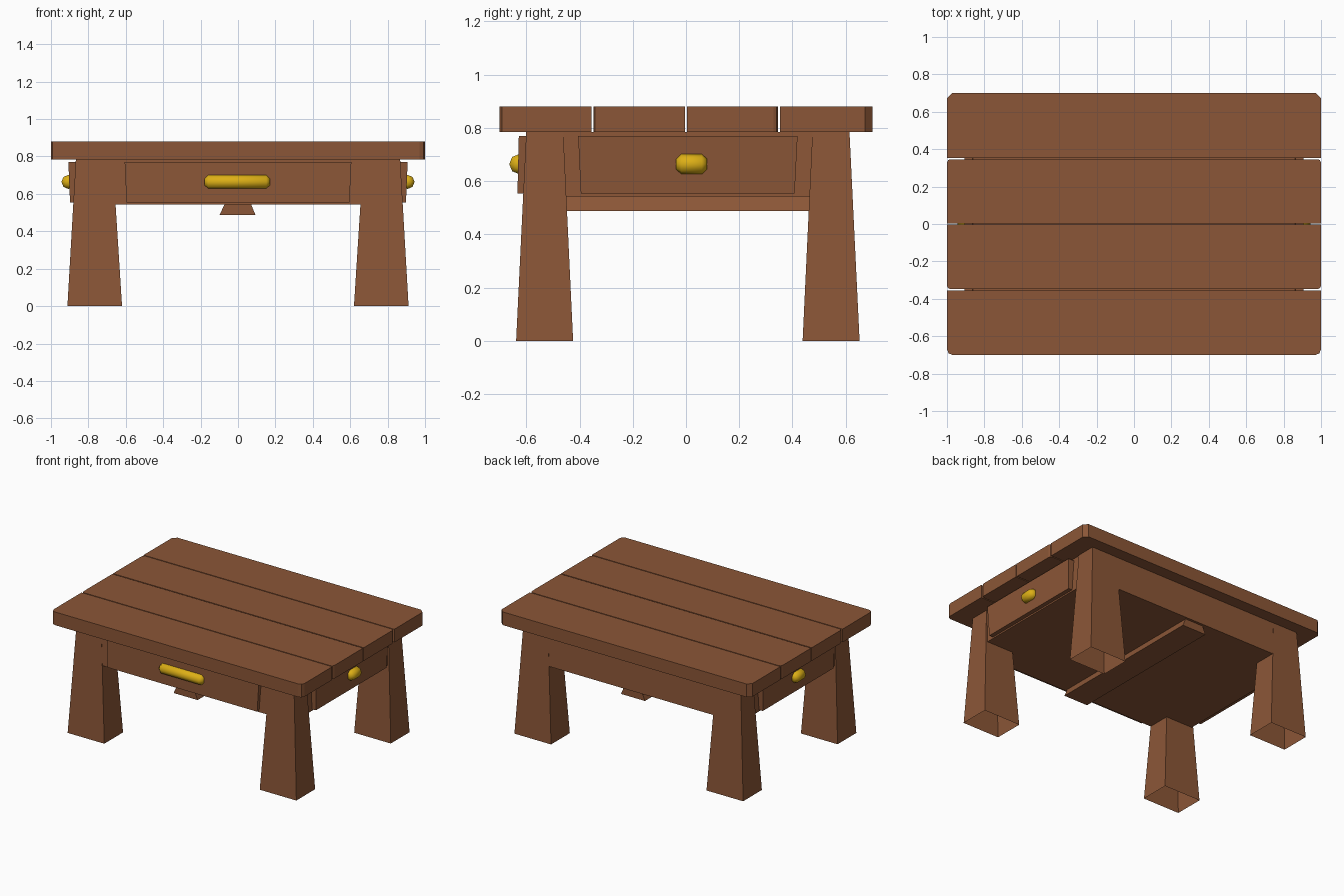
import bpy
import bmesh
from math import pi
from mathutils import Matrix, Vector

cube = bpy.data.objects.get("Cube")
if cube:
    bpy.data.objects.remove(cube, do_unlink=True)


def material(name, color):
    mat = bpy.data.materials.new(name)
    mat.use_nodes = True
    mat.diffuse_color = (*color, 1)
    mat.node_tree.nodes["Principled BSDF"].inputs["Base Color"].default_value = (*color, 1)
    return mat


wood = material("brown wood", (0.26, 0.094, 0.038))
brass = material("yellow brass", (0.72, 0.43, 0.008))


def add_object(name, bm, mat):
    bmesh.ops.recalc_face_normals(bm, faces=bm.faces)
    mesh = bpy.data.meshes.new(name)
    bm.to_mesh(mesh)
    bm.free()
    mesh.materials.append(mat)
    obj = bpy.data.objects.new(name, mesh)
    bpy.context.collection.objects.link(obj)
    return obj


def block(name, bottom, top, z0, z1, hollow=False, bevel=0, segments=1, outer=0):
    """Box between two rectangles (x0, x1, y0, y1); bevel rounds the upright edges on the outer side."""
    bm = bmesh.new()
    rings = []
    for (x0, x1, y0, y1), z in ((bottom, z0), (top, z1)):
        rings.append([bm.verts.new((x, y, z)) for x, y in ((x0, y0), (x1, y0), (x1, y1), (x0, y1))])
    low, high = rings
    for i in range(4):
        j = (i + 1) % 4
        bm.faces.new((low[i], low[j], high[j], high[i]))
    if not hollow:
        bm.faces.new(low[::-1])
        bm.faces.new(high)
    if bevel:
        middle = (bottom[2] + bottom[3]) / 2
        edges = [e for e in bm.edges
                 if abs(e.verts[0].co.z - e.verts[1].co.z) > 0.01
                 and (e.verts[0].co.y - middle) * outer > 0]
        bmesh.ops.bevel(bm, geom=edges, offset=bevel, segments=segments, profile=0.5, affect="EDGES")
    return add_object(name, bm, wood)


def handle(name, center, length, radius, along_y=False):
    """Eight-sided bar with tapered ends."""
    bm = bmesh.new()
    half = length / 2
    rings = []
    for x, r in ((-half, 0.5), (0.02 - half, 1), (half - 0.02, 1), (half, 0.5)):
        matrix = Matrix.Translation((x, 0, 0)) @ Matrix.Rotation(pi / 2, 4, "Y")
        rings.append(bmesh.ops.create_circle(bm, segments=8, radius=radius * r, matrix=matrix)["verts"])
    for a, b in zip(rings, rings[1:]):
        for i in range(8):
            j = (i + 1) % 8
            bm.faces.new((a[i], a[j], b[j], b[i]))
    bm.faces.new(rings[0])
    bm.faces.new(rings[-1])
    if along_y:
        bmesh.ops.rotate(bm, verts=bm.verts, matrix=Matrix.Rotation(pi / 2, 3, "Z"))
    bmesh.ops.translate(bm, verts=bm.verts, vec=Vector(center))
    obj = add_object(name, bm, brass)
    obj.data.shade_smooth()
    obj.data.set_sharp_from_angle(angle=pi / 3.5)


# Table top of four planks, corners cut on the side away from the middle
planks = (("front_plank", -0.70, -0.355, 0.03, 2, -1),
          ("front_middle_plank", -0.348, -0.004, 0.018, 2, -1),
          ("back_middle_plank", 0.004, 0.346, 0.018, 2, 1),
          ("back_plank", 0.353, 0.70, 0.028, 1, 1))
for name, y0, y1, bevel, segments, outer in planks:
    rect = (-1, 1, y0, y1)
    block(name, rect, rect, 0.785, 0.88, bevel=bevel, segments=segments, outer=outer)

# Tapered hollow legs, open at the foot
MID = 0.007
for side, sx in (("left", 1), ("right", -1)):
    for end, sy in (("front", -1), ("back", 1)):
        def rect(xi, xo, yi, yo):
            return (*sorted((sx * xi, sx * xo)), *sorted((MID + sy * yi, MID + sy * yo)))
        block(f"{end}_{side}_leg", rect(0.62, 0.912, 0.431, 0.645),
              rect(0.67, 0.867, 0.468, 0.607), 0, 0.785, hollow=True)

# Frame box under the top, flush with the front and back of the legs
block("frame", (-0.868, 0.868, MID - 0.618, MID + 0.618),
      (-0.862, 0.862, MID - 0.606, MID + 0.606), 0.543, 0.785)

# Brace running front to back underneath
block("bottom_brace", (-0.098, 0.093, MID - 0.6, MID + 0.6),
      (-0.072, 0.07, MID - 0.6, MID + 0.6), 0.488, 0.545)

# Drawer fronts and their handles
block("front_drawer", (-0.596, 0.596, -0.633, -0.59), (-0.606, 0.606, -0.628, -0.59), 0.554, 0.77)
handle("front_handle", (-0.004, -0.626, 0.664), 0.35, 0.038)
for side, sx in (("left", 1), ("right", -1)):
    low = (*sorted((sx * 0.85, sx * 0.898)), -0.395, 0.408)
    high = (*sorted((sx * 0.85, sx * 0.907)), -0.405, 0.419)
    block(f"{side}_drawer", low, high, 0.554, 0.77)
    handle(f"{side}_handle", (sx * 0.906, 0.021, 0.664), 0.117, 0.038, along_y=True)
